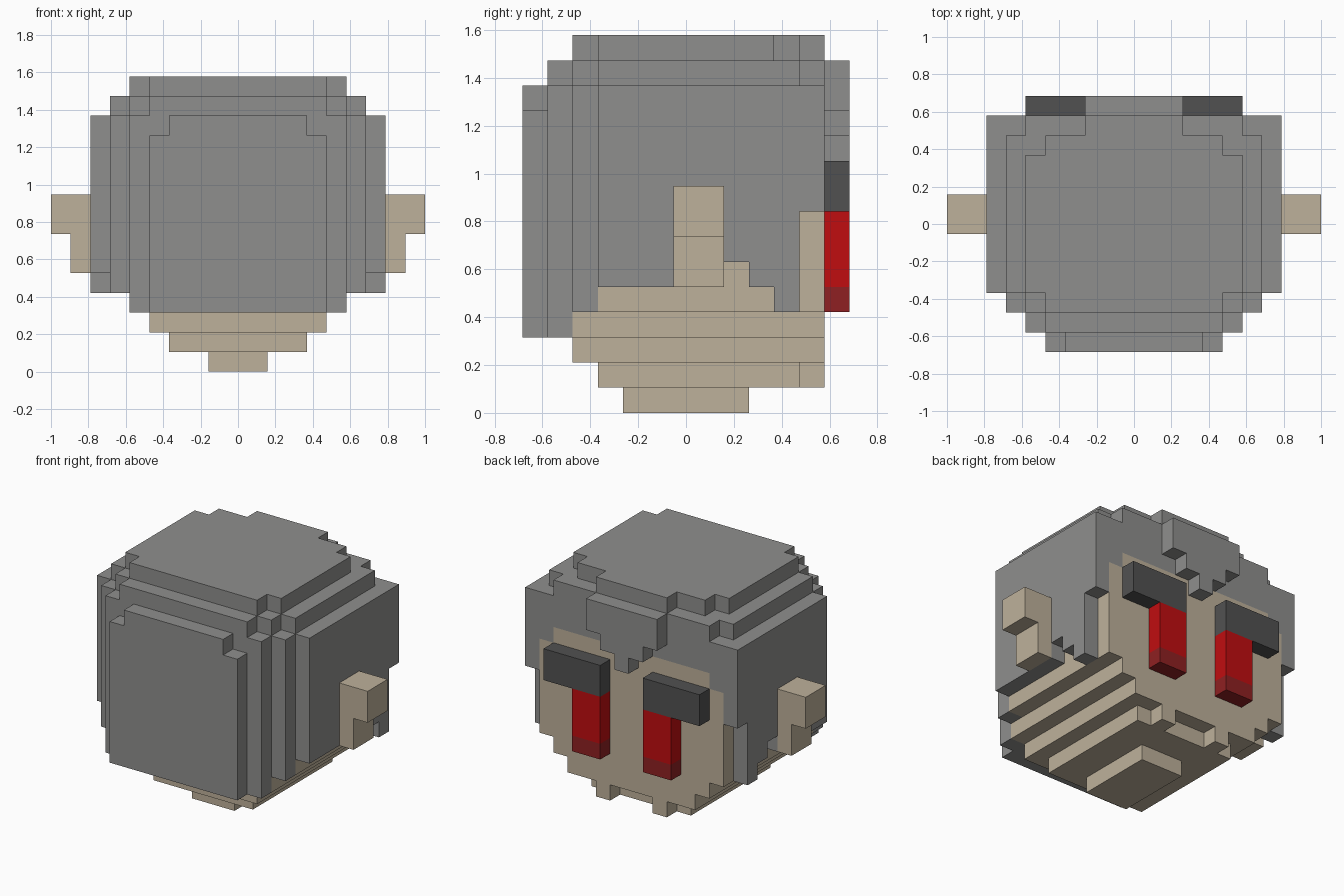
import bpy, bmesh
from itertools import product
from mathutils import Vector

cube = bpy.data.objects.get("Cube")
if cube:
    bpy.data.objects.remove(cube, do_unlink=True)

U = 2 / 19  # block size
AXES = [Vector(a) for a in ((1, 0, 0), (0, 1, 0), (0, 0, 1))]


def material(name, r, g, b):
    m = bpy.data.materials.new(name)
    m.use_nodes = True
    m.diffuse_color = (r, g, b, 1)
    m.node_tree.nodes["Principled BSDF"].inputs["Base Color"].default_value = (r, g, b, 1)
    return m


def block(x0, x1, y0, y1, z0, z1):
    """Cells of a box: x and y ends are included, the z end is its top."""
    return set(product(range(x0, x1 + 1), range(y0, y1 + 1), range(z0, z1)))


def slab(half, y0, y1, z0, z1):
    """Box centred on x."""
    return block(-half, half, y0, y1, z0, z1)


def mirrored(cells):
    return {(-x, y, z) for x, y, z in cells}


def build(name, cells, mat):
    """Wrap the cells in one clean outer skin."""
    bm = bmesh.new()
    for cell in cells:
        centre = Vector(cell) + Vector((0, 0, 0.5))
        for i, sign in product(range(3), (1, -1)):
            n = AXES[i] * sign
            if tuple(int(c) for c in Vector(cell) + n) in cells:
                continue
            a, b = AXES[(i + 1) % 3], AXES[(i + 2) % 3] * sign
            corners = ((-1, -1), (1, -1), (1, 1), (-1, 1))
            bm.faces.new([bm.verts.new((centre + (n + a * s + b * t) / 2) * U)
                          for s, t in corners])
    bmesh.ops.remove_doubles(bm, verts=bm.verts, dist=0.001)
    bmesh.ops.dissolve_limit(bm, angle_limit=0.01, verts=bm.verts, edges=bm.edges)
    mesh = bpy.data.meshes.new(name)
    bm.to_mesh(mesh)
    bm.free()
    mesh.materials.append(mat)
    obj = bpy.data.objects.new(name, mesh)
    bpy.context.collection.objects.link(obj)
    return obj


hair_grey = material("hair grey", 0.275, 0.275, 0.27)
skin_tan = material("skin tan", 0.515, 0.44, 0.328)
brow_grey = material("brow dark grey", 0.083, 0.083, 0.083)
eye_red = material("eye red", 0.527, 0.004, 0.005)
eye_dark = material("eye dark red", 0.275, 0.0145, 0.016)

# Head: stepped neck and jaw, cheeks, forehead and two chin nubs
head = slab(1, -2, 2, 0, 1) | slab(3, -3, 4, 1, 2)
head |= slab(4, -4, 5, 2, 3) | slab(5, -4, 5, 3, 4)
head |= slab(6, -3, 5, 4, 8)
head |= slab(6, 5, 5, 8, 10) | slab(5, 5, 5, 10, 11)
chin = block(2, 2, 5, 5, 1, 2)
head |= chin | mirrored(chin)
build("head", head, skin_tan)

# Hair: stepped layers on the -y side
hair = slab(4, -6, -6, 3, 12) | slab(3, -6, -6, 12, 13)
hair |= slab(5, -5, -5, 3, 13) | slab(4, -5, -5, 13, 14)
hair |= slab(6, -4, -4, 4, 13) | slab(5, -4, -4, 13, 14) | slab(4, -4, -4, 14, 15)
# Hair: main mass and crown
hair |= slab(7, -3, 5, 8, 13)
hair |= slab(6, -3, 4, 13, 14) | slab(5, 5, 5, 13, 14)
hair |= slab(5, -3, 3, 14, 15) | slab(4, 4, 4, 14, 15) | slab(2, 5, 5, 14, 15)
# Hair: sides with ragged lower edge and sideburns
side = block(7, 7, -3, 4, 6, 8) | block(7, 7, -3, 1, 5, 6)
side |= block(7, 7, 3, 4, 5, 6) | block(7, 7, 4, 4, 4, 5)
hair |= side | mirrored(side)
# Hair: pointed fringe over the face
for half, low, top in ((2, 12, 14), (1, 11, 12), (0, 10, 11)):
    hair |= slab(half, 6, 6, low, top)
build("hair", hair - head, hair_grey)

# Paired parts
pairs = {
    "ear": (block(8, 8, 0, 1, 5, 9) | block(9, 9, 0, 1, 7, 9), skin_tan),
    "eyebrow": (block(2, 5, 6, 6, 8, 10), brow_grey),
    "eye": (block(2, 3, 6, 6, 5, 8), eye_red),
    "eye_lower": (block(2, 3, 6, 6, 4, 5), eye_dark),
}
for name, (cells, mat) in pairs.items():
    build("left_" + name, cells, mat)
    build("right_" + name, mirrored(cells), mat)
